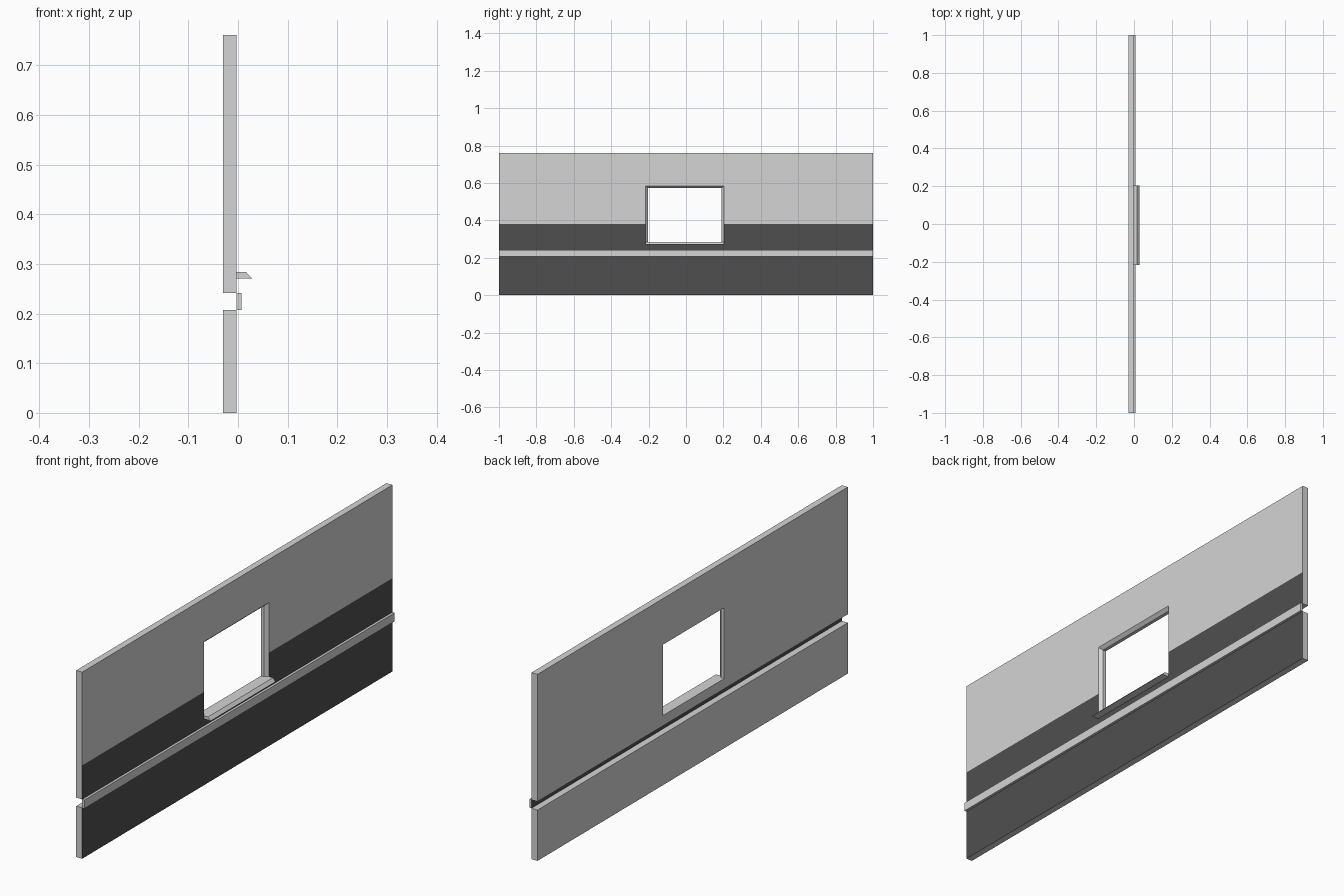
import bpy, bmesh
from mathutils import Vector

if "Cube" in bpy.data.objects:
    bpy.data.objects.remove(bpy.data.objects["Cube"])


def material(name, v):
    m = bpy.data.materials.new(name)
    m.diffuse_color = (v, v, v, 1)
    m.use_nodes = True
    m.node_tree.nodes["Principled BSDF"].inputs["Base Color"].default_value = m.diffuse_color
    return m


LIGHT = material("light grey", 0.66)
DARK = material("dark grey", 0.078)

BACK, FRONT = -0.03, -0.003      # wall thickness in x
SPLIT = 0.3805                   # height where the dark paint ends


def finish(name, bm, is_dark):
    """Recalculate normals, colour faces by rule, link the object."""
    bmesh.ops.recalc_face_normals(bm, faces=bm.faces)
    for f in bm.faces:
        f.material_index = int(is_dark(f))
    me = bpy.data.meshes.new(name)
    bm.to_mesh(me)
    bm.free()
    me.materials.append(LIGHT)
    me.materials.append(DARK)
    bpy.context.collection.objects.link(bpy.data.objects.new(name, me))


def prism(name, profile, y0, y1, is_dark=lambda f: False):
    """Extrude an (x, z) profile along y."""
    bm = bmesh.new()
    face = bm.faces.new([bm.verts.new((x, y0, z)) for x, z in profile])
    out = bmesh.ops.extrude_face_region(bm, geom=[face])
    moved = [v for v in out["geom"] if isinstance(v, bmesh.types.BMVert)]
    bmesh.ops.translate(bm, verts=moved, vec=(0, y1 - y0, 0))
    finish(name, bm, is_dark)


def rect(x0, x1, z0, z1):
    return [(x0, z0), (x1, z0), (x1, z1), (x0, z1)]


# Upper wall: closed loop of rectangular rings with a flared window opening
rings = [
    (FRONT, -1, 1, 0.242, 0.761),
    (FRONT, -0.216, 0.203, 0.284, 0.585),
    (-0.016, -0.203, 0.191, 0.284, 0.573),
    (BACK, -0.203, 0.191, 0.284, 0.573),
    (BACK, -1, 1, 0.242, 0.761),
]
bm = bmesh.new()
loops = [[bm.verts.new((x, y, z)) for y, z in rect(y0, y1, z0, z1)]
         for x, y0, y1, z0, z1 in rings]
for a, b in zip(loops, loops[1:] + loops[:1]):
    for i in range(4):
        j = (i + 1) % 4
        bm.faces.new((a[i], a[j], b[j], b[i]))
bmesh.ops.bisect_plane(bm, geom=bm.verts[:] + bm.edges[:] + bm.faces[:],
                       plane_co=Vector((0, 0, SPLIT)), plane_no=Vector((0, 0, 1)))
finish("upper_wall", bm,
       lambda f: f.normal.x > 0.95 and f.calc_center_median().z < SPLIT)

# Lower wall: dark painted front
prism("lower_wall", rect(BACK, FRONT, 0, 0.2075), -1, 1,
      lambda f: f.normal.x > 0.95)

# Trim rail covering the gap, dark on its hidden back
prism("trim_rail", rect(FRONT, 0.007, 0.2075, 0.242), -1, 1,
      lambda f: f.normal.x < -0.95)

# Window sill with a sloped nose
prism("window_sill", [(FRONT, 0.271), (0.028, 0.271), (0.016, 0.284), (FRONT, 0.284)],
      -0.216, 0.203)
